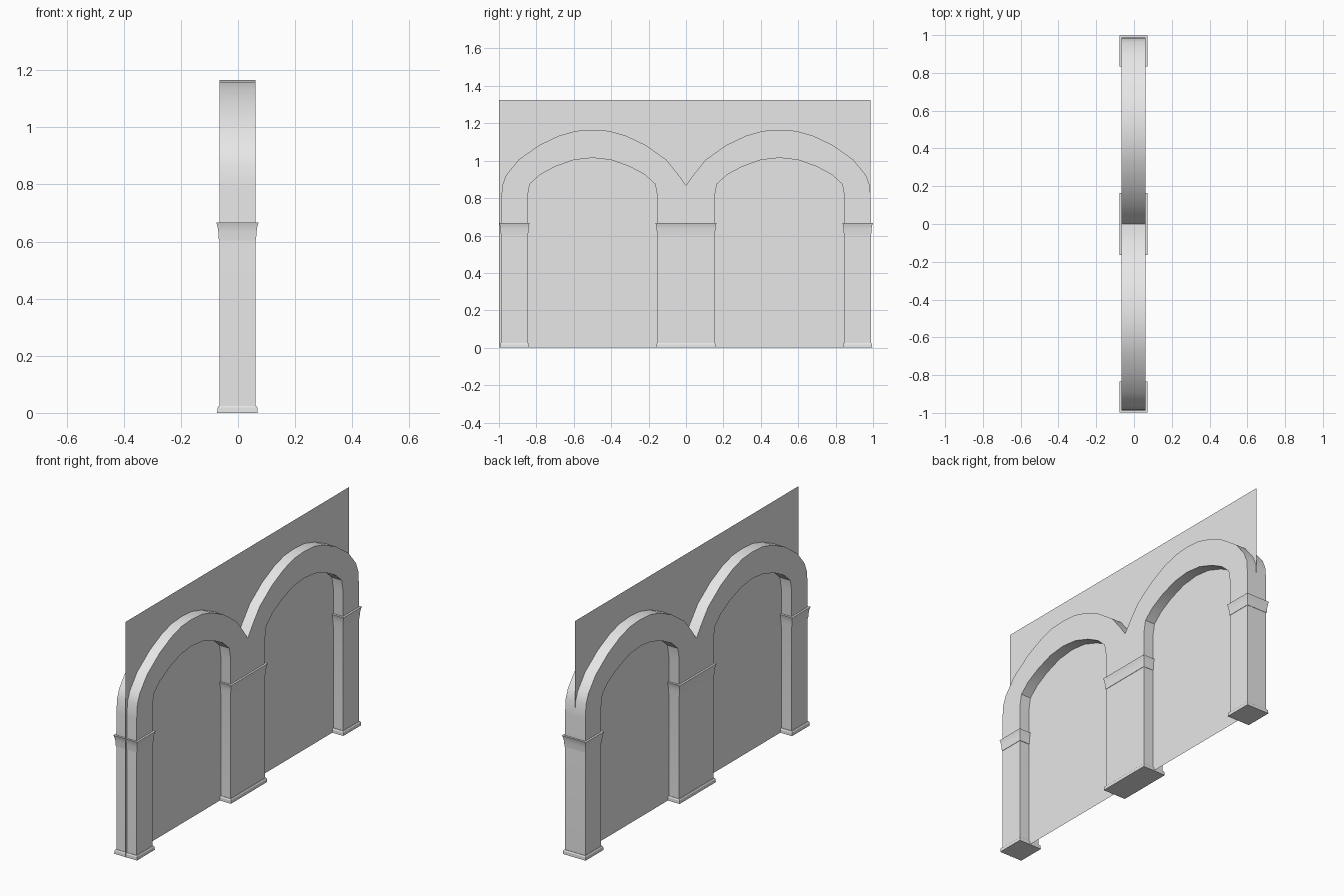
import bpy, bmesh, math

cube = bpy.data.objects.get("Cube")
if cube:
    bpy.data.objects.remove(cube, do_unlink=True)

stone = bpy.data.materials.new("pale_stone")
stone.use_nodes = True
stone.diffuse_color = (0.8, 0.8, 0.8, 1)
stone.node_tree.nodes["Principled BSDF"].inputs["Base Color"].default_value = (0.8, 0.8, 0.8, 1)

CENTRE_X = -0.002
HALF_DEPTH = 0.063


def finish(name, bm, fix_normals=True):
    if fix_normals:
        bmesh.ops.recalc_face_normals(bm, faces=bm.faces[:])
    mesh = bpy.data.meshes.new(name)
    bm.to_mesh(mesh)
    bm.free()
    mesh.materials.append(stone)
    ob = bpy.data.objects.new(name, mesh)
    bpy.context.collection.objects.link(ob)
    bpy.ops.object.select_all(action='DESELECT')
    ob.select_set(True)
    bpy.context.view_layer.objects.active = ob
    bpy.ops.object.shade_smooth_by_angle(angle=math.radians(30))
    return ob


def flared_block(name, y, half_y, levels):
    """Stack of rectangles; each level is (z, overhang past the pillar)."""
    bm = bmesh.new()
    rings = []
    for z, over in levels:
        dx, dy = HALF_DEPTH + over, half_y + over
        rings.append([bm.verts.new((CENTRE_X + sx * dx, y + sy * dy, z))
                      for sx, sy in ((-1, -1), (1, -1), (1, 1), (-1, 1))])
    for a, b in zip(rings, rings[1:]):
        for i in range(4):
            j = (i + 1) % 4
            bm.faces.new((a[i], a[j], b[j], b[i]))
    bm.faces.new(rings[0])
    bm.faces.new(rings[-1])
    return finish(name, bm)


# Half curves of one arch: (distance from arch centre, height), crown first
outer = [(0, 1.165), (0.09, 1.159), (0.18, 1.133), (0.285, 1.083),
         (0.395, 1.005), (0.462, 0.922)]
inner = [(0, 1.015), (0.1, 1.004), (0.2, 0.968), (0.28, 0.925),
         (0.335, 0.875), (0.347, 0.81), (0.347, 0)]
outer_end = [(0.482, 0.87), (0.488, 0.79), (0.488, 0)]

# Arcade: one outline of the +y half, mirrored, then pushed through in depth
half_top = [(0.0, 0.868)]
half_top += [(0.5 - d, z) for d, z in reversed(outer)]
half_top += [(0.5 + d, z) for d, z in outer[1:] + outer_end]
half_under = [(0.5 + d, z) for d, z in reversed(inner)]
half_under += [(0.5 - d, z) for d, z in inner[1:]]
half = half_top + half_under
outline = half + [(-y, z) for y, z in reversed(half[1:])]

bm = bmesh.new()
face = bm.faces.new([bm.verts.new((CENTRE_X - HALF_DEPTH, y, z)) for y, z in outline])
grown = bmesh.ops.extrude_face_region(bm, geom=[face], use_keep_orig=True)
moved = [v for v in grown["geom"] if isinstance(v, bmesh.types.BMVert)]
bmesh.ops.translate(bm, verts=moved, vec=(2 * HALF_DEPTH, 0, 0))
bmesh.ops.triangulate(bm, faces=[f for f in bm.faces if len(f.verts) > 4])
finish("arcade", bm)

# Capitals and plinths on the three pillars
for place, y, half_y in (("front", -0.917, 0.071), ("middle", 0, 0.153), ("back", 0.917, 0.071)):
    flared_block(place + "_capital", y, half_y,
                 [(0.603, 0.002), (0.635, 0.004), (0.655, 0.007), (0.667, 0.011)])
    flared_block(place + "_plinth", y, half_y,
                 [(0, 0.008), (0.018, 0.007), (0.024, 0.003)])

# Thin wall sheet through the middle of the arcade
bm = bmesh.new()
bm.faces.new([bm.verts.new((0, y, z)) for y, z in
              ((-1, 0), (0.986, 0), (0.986, 1.325), (-1, 1.325))])
finish("wall_sheet", bm, fix_normals=False)
